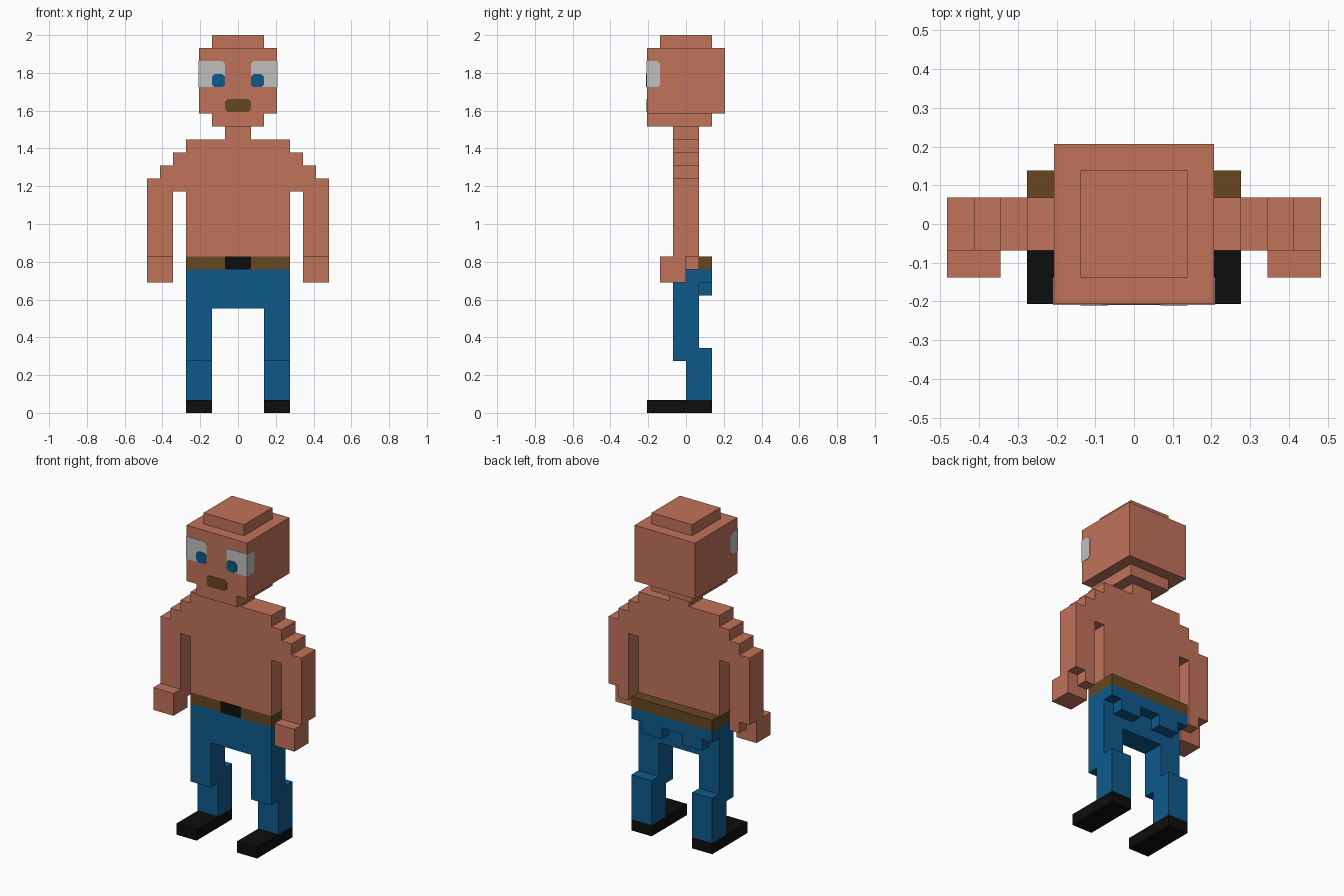
import bpy
import bmesh

cube = bpy.data.objects.get("Cube")
if cube:
    bpy.data.objects.remove(cube, do_unlink=True)

U = 2 / 29      # one block; the figure is 29 blocks tall
T = 0.03        # plate thickness in blocks (about 0.002 units)


def material(name, rgb):
    lin = [(c / 255 / 12.92) if c < 11 else ((c / 255 + 0.055) / 1.055) ** 2.4 for c in rgb]
    m = bpy.data.materials.new(name)
    m.use_nodes = True
    m.diffuse_color = (*lin, 1)
    m.node_tree.nodes["Principled BSDF"].inputs["Base Color"].default_value = (*lin, 1)
    return m


SKIN = material("skin", (192, 115, 90))
BLUE = material("blue", (14, 90, 140))
BROWN = material("brown", (103, 71, 33))
BLACK = material("black", (13, 13, 13))
WHITE = material("eye white", (192, 192, 192))


def prism(name, axis, outline, lo, hi, mat):
    """Extrude an outline (in blocks) along x or y; the outline is (y, z) or (x, z)."""
    bm = bmesh.new()

    def place(p, d):
        return (d * U, p[0] * U, p[1] * U) if axis == "x" else (p[0] * U, d * U, p[1] * U)

    face = bm.faces.new([bm.verts.new(place(p, lo)) for p in outline])
    top = bmesh.ops.extrude_face_region(bm, geom=[face])
    for v in top["geom"]:
        if isinstance(v, bmesh.types.BMVert):
            v.co["xyz".index(axis)] = hi * U
    bmesh.ops.recalc_face_normals(bm, faces=bm.faces)
    mesh = bpy.data.meshes.new(name)
    bm.to_mesh(mesh)
    bm.free()
    mesh.materials.append(mat)
    obj = bpy.data.objects.new(name, mesh)
    bpy.context.collection.objects.link(obj)
    return obj


def box(name, x, y, z, mat):
    x = sorted(x)
    return prism(name, "y", [(x[0], z[0]), (x[1], z[0]), (x[1], z[1]), (x[0], z[1])], *y, mat)


def plate(name, axis, a, z, d, mat, cuts, c=0.2):
    """Thin painted plate; cuts flags corners: a0 low, a1 low, a1 high, a0 high."""
    corners = [(a[0], z[0]), (a[1], z[0]), (a[1], z[1]), (a[0], z[1])]
    pts = []
    for i, p in enumerate(corners):
        if not cuts[i]:
            pts.append(p)
            continue
        for q in (corners[i - 1], corners[(i + 1) % 4]):
            pts.append(tuple(p[k] + (c if q[k] > p[k] else -c if q[k] < p[k] else 0) for k in (0, 1)))
    return prism(name, axis, pts, *d, mat)


# Torso, stepped shoulders, arms and neck in one silhouette
half = [(4, 12), (4, 17), (5, 17), (5, 12), (7, 12), (7, 18), (6, 18), (6, 19),
        (5, 19), (5, 20), (4, 20), (4, 21), (1, 21), (1, 22)]
prism("torso_and_arms", "y", half + [(-x, z) for x, z in reversed(half)], -1, 1, SKIN)

# Head
box("jaw", (-2, 2), (-3, 2), (22, 23), SKIN)
box("head", (-3, 3), (-3, 3), (23, 28), SKIN)
box("crown", (-2, 2), (-2, 2), (28, 29), SKIN)
plate("mouth", "y", (-1, 1), (23.1, 24.1), (-3 - T, -3), BROWN, (1, 1, 1, 1))

# Belt and trousers
box("belt", (-4, 4), (-1, 2), (11, 12), BROWN)
box("belt_buckle", (-1, 1), (-1 - T, -1), (11, 12), BLACK)
prism("hips", "x", [(-1, 8), (1, 8), (1, 10), (2, 10), (2, 11), (-1, 11)], -4, 4, BLUE)

leg = [(-1, 8), (-1, 4), (0, 4), (0, 1), (2, 1), (2, 5), (1, 5), (1, 8)]

# Paired parts
for s, side in ((1, "left"), (-1, "right")):
    box(side + "_hand", (5 * s, 7 * s), (-2, 0), (10, 12), SKIN)
    box(side + "_thumb", (5 * s, 6 * s), (0, 1), (11, 12), SKIN)
    box(side + "_seat", (1 * s, 3 * s), (1, 2), (9, 10), BLUE)
    prism(side + "_leg", "x", leg, 2 * s, 4 * s, BLUE)
    box(side + "_shoe", (2 * s, 4 * s), (-3, 2), (0, 1), BLACK)
    # Eye wraps round the corner of the head
    plate(side + "_eye_front", "y", (1 * s, 3 * s), (25, 27), (-3 - T, -3), WHITE, (s > 0, 0, 0, s > 0)
          ) if s > 0 else plate(side + "_eye_front", "y", (-3, -1), (25, 27), (-3 - T, -3), WHITE, (0, 1, 1, 0))
    plate(side + "_eye_side", "x", (-3 - T, -2), (25, 27), (3 * s, (3 + T) * s), WHITE, (0, 1, 1, 0))
    plate(side + "_pupil", "y", sorted((1 * s, 2 * s)), (25, 26), (-3 - 2 * T, -3 - T), BLUE, (1, 1, 1, 1))
